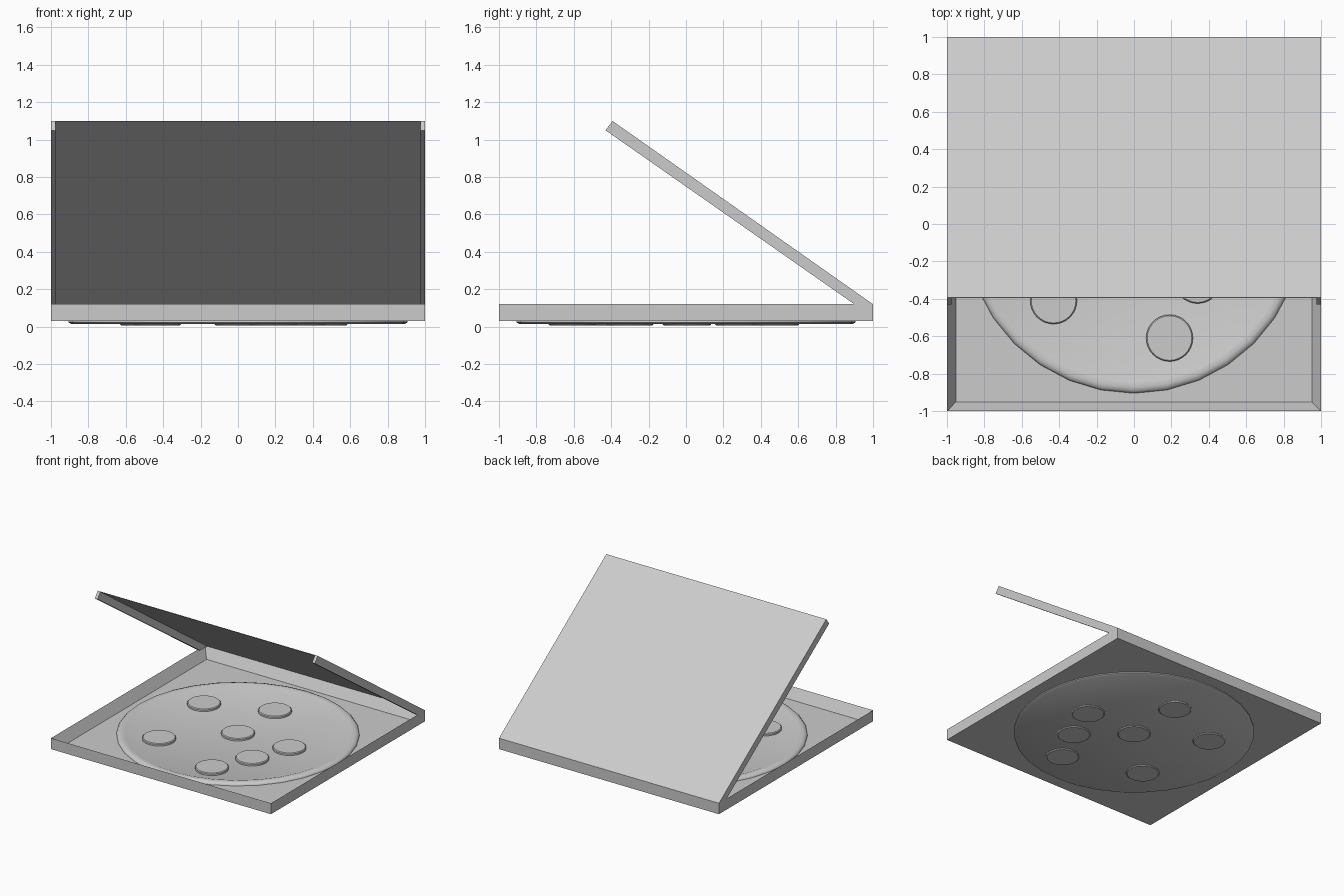
import bpy, bmesh, math

if "Cube" in bpy.data.objects:
    bpy.data.objects.remove(bpy.data.objects["Cube"])


def finish(name, bm, smooth=False):
    bmesh.ops.recalc_face_normals(bm, faces=bm.faces)
    mesh = bpy.data.meshes.new(name)
    bm.to_mesh(mesh)
    bm.free()
    ob = bpy.data.objects.new(name, mesh)
    bpy.context.collection.objects.link(ob)
    if smooth:
        bpy.ops.object.select_all(action='DESELECT')
        bpy.context.view_layer.objects.active = ob
        ob.select_set(True)
        bpy.ops.object.shade_smooth_by_angle(angle=math.radians(40))
    return ob


def prism(name, profile, x0, x1):
    """Extrude a (y, z) outline from x0 to x1."""
    bm = bmesh.new()
    face = bm.faces.new([bm.verts.new((x0, y, z)) for y, z in profile])
    ext = bmesh.ops.extrude_face_region(bm, geom=[face])['geom']
    bmesh.ops.translate(bm, vec=(x1 - x0, 0, 0),
                        verts=[v for v in ext if isinstance(v, bmesh.types.BMVert)])
    return finish(name, bm)


def lathe(name, profile, segments, location=(0, 0, 0)):
    """Revolve an (r, z) outline that starts and ends on the axis."""
    bm = bmesh.new()
    verts = [bm.verts.new((0, -r, z)) for r, z in profile]
    edges = [bm.edges.new(pair) for pair in zip(verts, verts[1:])]
    bmesh.ops.spin(bm, geom=verts + edges, cent=(0, 0, 0), axis=(0, 0, 1),
                   angle=math.tau, steps=segments)
    bmesh.ops.remove_doubles(bm, verts=bm.verts, dist=1e-4)
    ob = finish(name, bm, smooth=True)
    ob.location = location
    return ob


# Box tray: a block with its top inset and pushed down
RIM_Z, FLOOR_Z = 0.12, 0.034
bm = bmesh.new()
bmesh.ops.create_cube(bm, size=2)
for v in bm.verts:
    v.co.z = RIM_Z if v.co.z > 0 else 0.03
top = max(bm.faces, key=lambda f: f.calc_center_median().z)
bmesh.ops.inset_region(bm, faces=[top], thickness=0.067)
for v in top.verts:
    v.co.z = FLOOR_Z
finish("box_tray", bm)

# Open lid: thin panel hinged at the back edge, with a flap down each side
prism("lid_panel", [(1, 0.12), (-0.393, 1.10), (-0.395, 1.097), (0.994, 0.12)], -1, 1)
flap = [(1, 0.12), (-0.393, 1.10), (-0.43, 1.05), (0.9, 0.12)]
for side, label in ((-1, "left"), (1, "right")):
    prism("lid_flap_" + label, flap, side, side * 0.975)

# Pizza with a raised crust
lathe("pizza", [(0, 0.014), (0.89, 0.014), (0.905, 0.022), (0.905, 0.038),
                (0.895, 0.05), (0.875, 0.056), (0.845, 0.053), (0.81, 0.04), (0, 0.04)], 32)

# Round topping slices
spots = [(0, 0), (0.19, -0.61), (-0.43, -0.41), (0.34, -0.30),
         (-0.505, 0.28), (0, 0.48), (0.46, 0.01)]
slice_profile = [(0, 0.006), (0.118, 0.006), (0.125, 0.012), (0.125, 0.053), (0.119, 0.059), (0, 0.059)]
for i, (x, y) in enumerate(spots):
    lathe(f"topping_slice_{i + 1}", slice_profile, 32, (x, y, 0))
